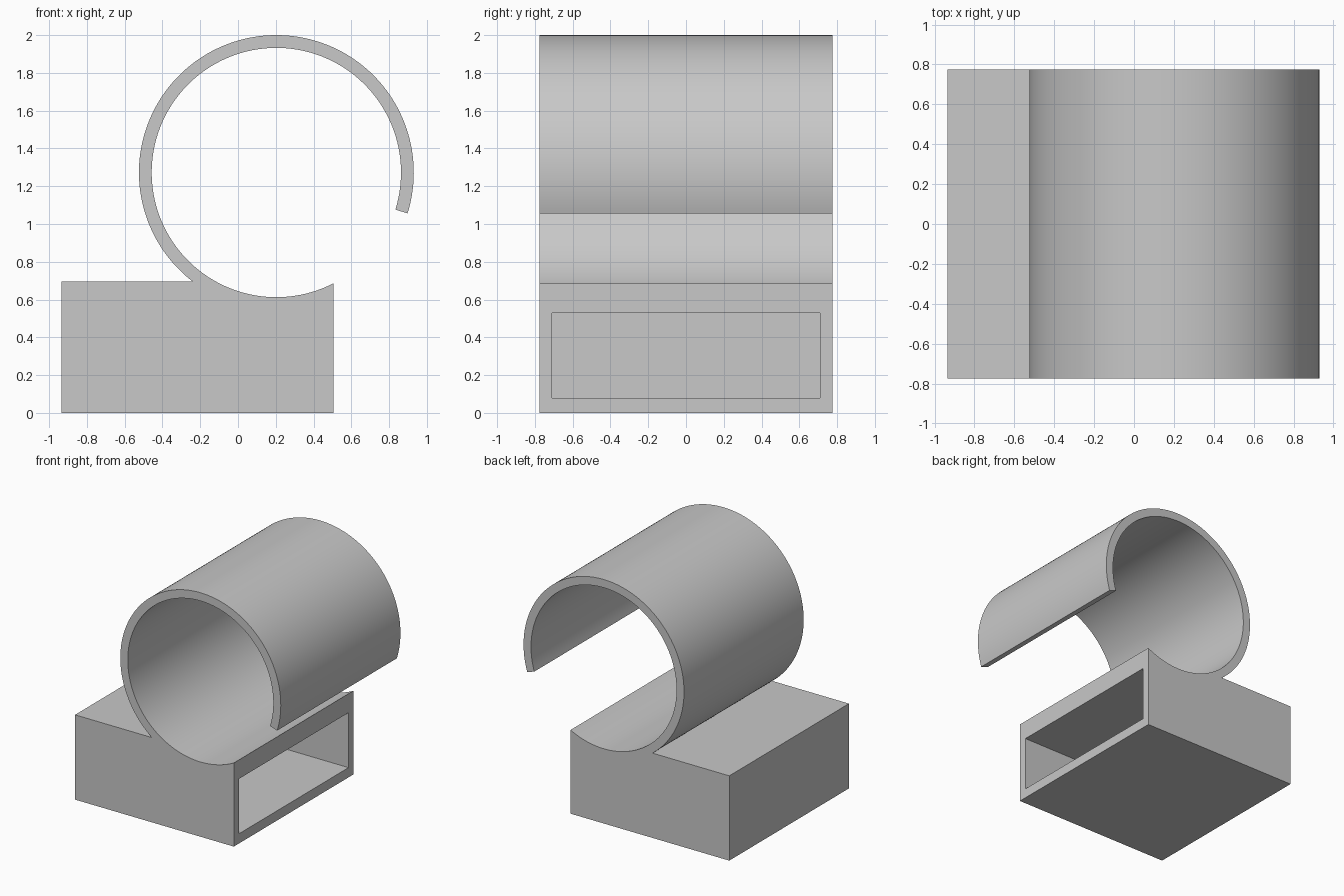
import bpy
import bmesh
from math import radians, sin, cos, asin, acos, degrees
from mathutils import Vector

cube = bpy.data.objects.get("Cube")
if cube:
    bpy.data.objects.remove(cube, do_unlink=True)

# Main dimensions
HALF_Y = 0.775
LEFT, RIGHT, BASE_TOP = -0.935, 0.505, 0.695
CX, CZ = 0.203, 1.2725
OUTER, INNER = 0.7275, 0.66
LIP = -17.3
STEPS = 120

grey = bpy.data.materials.new("plain grey")
grey.use_nodes = True
colour = (0.58, 0.58, 0.58, 1)
grey.diffuse_color = colour
grey.node_tree.nodes["Principled BSDF"].inputs["Base Color"].default_value = colour


def arc(radius, start, end):
    """Points along the ring, angles in degrees from +x towards +z."""
    angles = [radians(start + (end - start) * i / STEPS) for i in range(STEPS + 1)]
    return [(CX + radius * cos(a), CZ + radius * sin(a)) for a in angles]


def extrude_profile(name, points):
    """Closed x-z outline extruded through the full depth."""
    bm = bmesh.new()
    face = bm.faces.new([bm.verts.new((x, -HALF_Y, z)) for x, z in points])
    side = bmesh.ops.extrude_face_region(bm, geom=[face])["geom"]
    verts = [v for v in side if isinstance(v, bmesh.types.BMVert)]
    bmesh.ops.translate(bm, verts=verts, vec=(0, 2 * HALF_Y, 0))
    bmesh.ops.recalc_face_normals(bm, faces=bm.faces)
    mesh = bpy.data.meshes.new(name)
    bm.to_mesh(mesh)
    bm.free()
    obj = bpy.data.objects.new(name, mesh)
    bpy.context.collection.objects.link(obj)
    mesh.materials.append(grey)
    return obj


# Open ring merging into the rectangular base, as one outline
inner_end = 360 - degrees(acos((RIGHT - CX) / INNER))
outer_end = 180 + degrees(asin((CZ - BASE_TOP) / OUTER))
outline = arc(INNER, LIP, inner_end)
outline += [(RIGHT, 0), (LEFT, 0), (LEFT, BASE_TOP)]
outline += arc(OUTER, outer_end, LIP)
holder = extrude_profile("ring_holder_with_base", outline)

# Pocket in the base, open on the +x side
low, high = Vector((-0.87, -0.71, 0.08)), Vector((0.7, 0.71, 0.53))
bpy.ops.mesh.primitive_cube_add(size=1, location=(low + high) / 2)
cutter = bpy.context.object
cutter.name = "pocket_cutter"
cutter.scale = high - low
cutter.hide_render = True
cutter.data.materials.append(grey)

cut = holder.modifiers.new("pocket", "BOOLEAN")
cut.operation = "DIFFERENCE"
cut.solver = "EXACT"
cut.object = cutter

bpy.ops.object.select_all(action="DESELECT")
holder.select_set(True)
bpy.context.view_layer.objects.active = holder
bpy.ops.object.modifier_apply(modifier=cut.name)
bpy.data.objects.remove(cutter, do_unlink=True)
bpy.ops.object.shade_smooth_by_angle(angle=radians(20))
